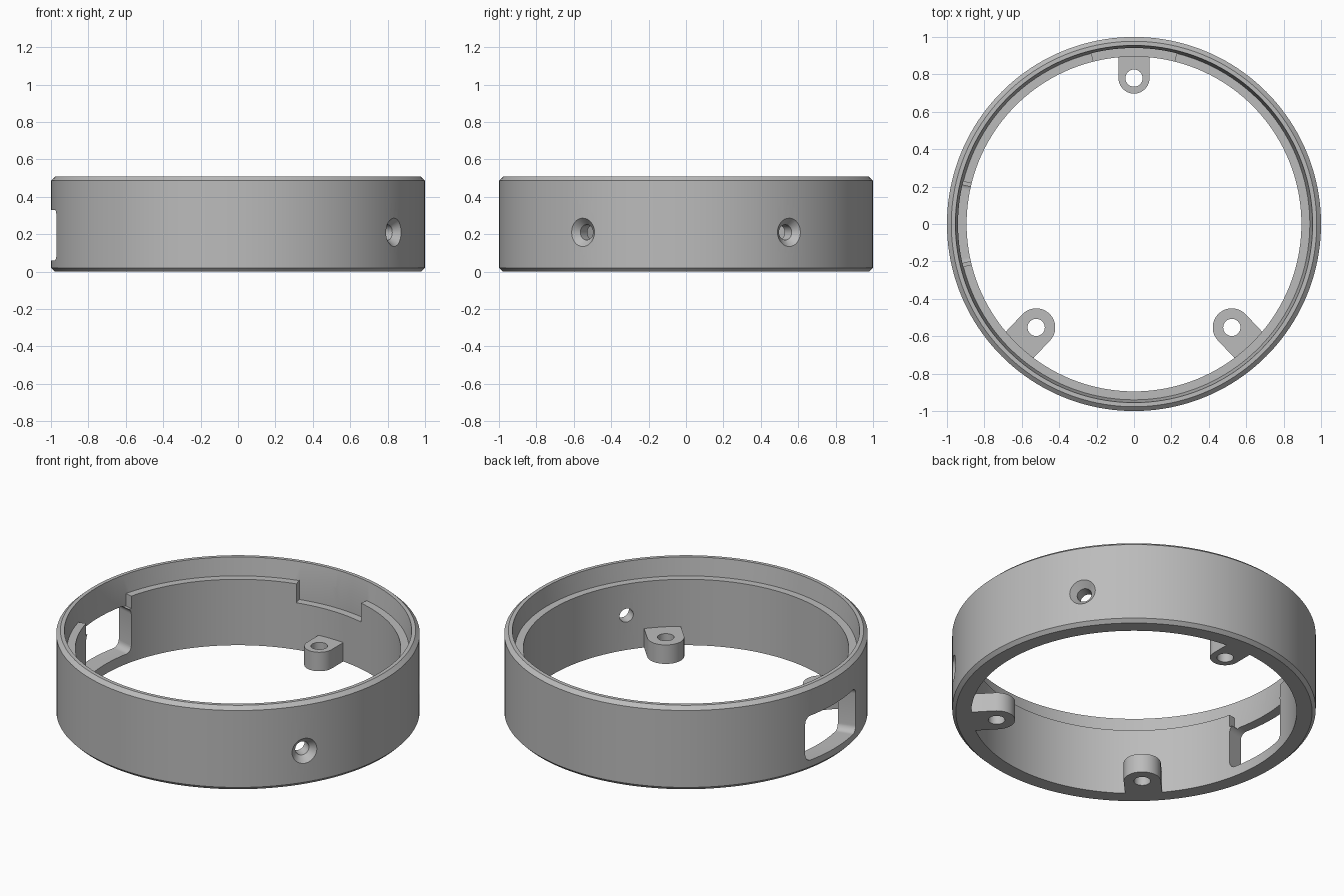
import bpy, bmesh, math
from mathutils import Matrix, Vector

if "Cube" in bpy.data.objects:
    bpy.data.objects.remove(bpy.data.objects["Cube"])

SEG = 160

grey = bpy.data.materials.new("light_grey")
grey.diffuse_color = (0.5, 0.5, 0.5, 1)
grey.use_nodes = True
grey.node_tree.nodes["Principled BSDF"].inputs["Base Color"].default_value = grey.diffuse_color


def make(name, bm):
    bmesh.ops.recalc_face_normals(bm, faces=bm.faces)
    me = bpy.data.meshes.new(name)
    bm.to_mesh(me)
    bm.free()
    me.materials.append(grey)
    ob = bpy.data.objects.new(name, me)
    bpy.context.collection.objects.link(ob)
    return ob


def loft(name, loops, capped=True):
    """Join equal closed loops of points into a solid."""
    bm = bmesh.new()
    rows = [[bm.verts.new(p) for p in loop] for loop in loops]
    n = len(rows[0])
    pairs = list(zip(rows, rows[1:])) if capped else list(zip(rows, rows[1:] + rows[:1]))
    for a, b in pairs:
        for i in range(n):
            j = (i + 1) % n
            bm.faces.new((a[i], a[j], b[j], b[i]))
    if capped:
        bm.faces.new(rows[0])
        bm.faces.new(rows[-1])
    return make(name, bm)


def polar(r, a, z):
    return (r * math.cos(a), r * math.sin(a), z)


def combine(target, other, mode):
    m = target.modifiers.new(other.name, 'BOOLEAN')
    m.operation = mode
    m.solver = 'EXACT'
    m.object = other
    bpy.context.view_layer.objects.active = target
    bpy.ops.object.modifier_apply(modifier=m.name)
    bpy.data.objects.remove(other, do_unlink=True)


def sector(name, mid, half, r0, r1, z0, z1):
    """Block between two radii and two angles."""
    n = 16
    loops = []
    for k in range(n + 1):
        a = mid - half + 2 * half * k / n
        loops.append([polar(r0, a, z0), polar(r1, a, z0), polar(r1, a, z1), polar(r0, a, z1)])
    return loft(name, loops)


def rounded_opening(name, mid, half, z0, z1, rad):
    """Radial cutter with rounded corners, wedge-shaped in plan."""
    loops = []
    pts = []
    for cx, cz, start in ((1, 1, 0), (-1, 1, 90), (-1, -1, 180), (1, -1, 270)):
        for k in range(7):
            t = math.radians(start + 15 * k)
            u = cx * (half - rad) + rad * math.cos(t)
            z = (z1 - rad if cz > 0 else z0 + rad) + rad * math.sin(t)
            pts.append((u, z))
    for r in (0.8, 1.2):
        loops.append([polar(r, mid + u, z) for u, z in pts])
    return loft(name, loops)


def stadium_tab(name, cx, cy, rad, height):
    """Tab with a round inner end, running outward into the wall."""
    d = math.atan2(cy, cx)
    reach = 0.93 - math.hypot(cx, cy)
    pts = [(reach, -rad), (reach, rad)]
    pts += [(rad * math.cos(t), rad * math.sin(t))
            for t in (math.pi / 2 + math.pi * k / 24 for k in range(25))]
    rot = Matrix.Rotation(d, 4, 'Z')
    return loft(name, [[Vector((cx, cy, z)) + rot @ Vector((x, y, 0)) for x, y in pts]
                       for z in (0, height)])


def turned(name, stations, matrix, n=32):
    """Round solid from (height, radius) stations along local z."""
    return loft(name, [[matrix @ Vector(polar(r, 2 * math.pi * k / n, z)) for k in range(n)]
                       for z, r in stations])


# Ring body: revolved wall with chamfered rims and an inner ledge
section = [(0.895, 0), (0.98, 0), (1, 0.02), (1, 0.487), (0.977, 0.508),
           (0.955, 0.508), (0.94, 0.40), (0.895, 0.40)]
ring = loft("ring_body", [[polar(r, 2 * math.pi * i / SEG, z) for r, z in section]
                          for i in range(SEG)], capped=False)

# Notches in the ledge at the back and on the left
wide = math.radians(14)
combine(ring, sector("back_notch", math.pi / 2, wide, 0.85, 0.941, 0.285, 0.43), 'DIFFERENCE')
combine(ring, sector("left_notch", math.pi, wide, 0.85, 0.941, 0.325, 0.43), 'DIFFERENCE')

# Rounded window through the left wall
combine(ring, rounded_opening("side_window", math.pi, wide, 0.06, 0.33, 0.04), 'DIFFERENCE')

# Mounting tabs with vertical screw holes
for x, y, rad in ((0, 0.78, 0.083), (-0.523, -0.553, 0.102), (0.523, -0.553, 0.102)):
    combine(ring, stadium_tab("mounting_tab", x, y, rad, 0.115), 'UNION')
    hole = turned("tab_hole", [(-0.1, 0.046), (0.3, 0.046)], Matrix.Translation((x, y, 0)))
    combine(ring, hole, 'DIFFERENCE')

# Countersunk radial screw holes on the right side
for side in (-1, 1):
    m = (Matrix.Translation((0, 0, 0.21)) @ Matrix.Rotation(side * math.radians(33.5), 4, 'Z')
         @ Matrix.Rotation(math.pi / 2, 4, 'Y'))
    screw = turned("radial_hole", [(0.8, 0.041), (0.962, 0.041), (1.0, 0.076), (1.1, 0.168)], m)
    combine(ring, screw, 'DIFFERENCE')

bpy.ops.object.select_all(action='DESELECT')
ring.select_set(True)
bpy.context.view_layer.objects.active = ring
bpy.ops.object.shade_smooth_by_angle(angle=math.radians(25))
